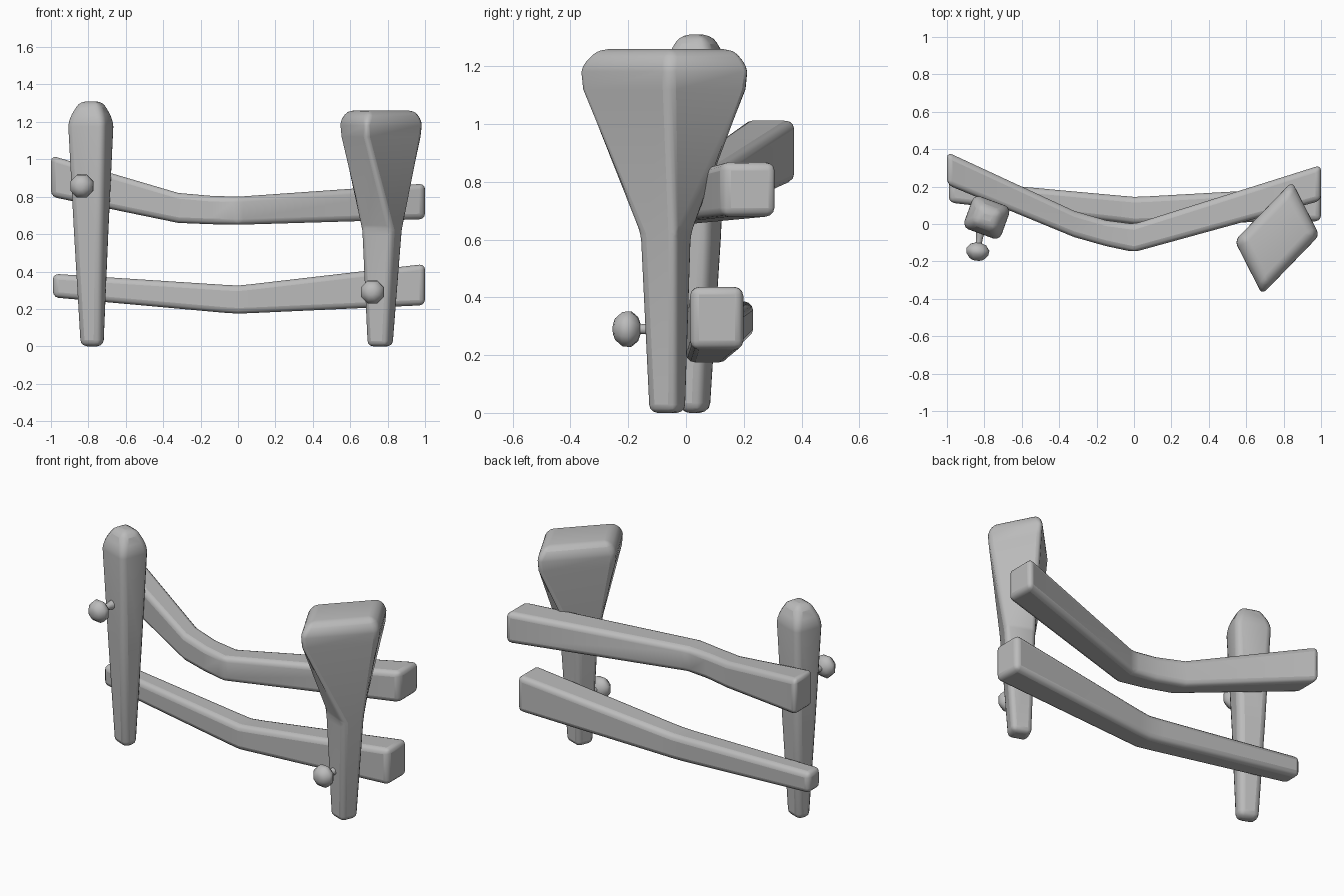
import bpy, bmesh, math
from mathutils import Vector

cube = bpy.data.objects.get("Cube")
if cube:
    bpy.data.objects.remove(cube, do_unlink=True)

grey = bpy.data.materials.new("plain grey")
grey.use_nodes = True
grey.diffuse_color = (0.5, 0.5, 0.5, 1)
grey.node_tree.nodes["Principled BSDF"].inputs["Base Color"].default_value = (0.5, 0.5, 0.5, 1)


def loft(name, rings, bevel=0, angle=60):
    """Skin closed rings of points, cap the ends, round the edges."""
    bm = bmesh.new()
    loops = [[bm.verts.new(p) for p in ring] for ring in rings]
    n = len(loops[0])
    for a, b in zip(loops, loops[1:]):
        for i in range(n):
            j = (i + 1) % n
            bm.faces.new((a[i], a[j], b[j], b[i]))
    bm.faces.new(loops[0][::-1])
    bm.faces.new(loops[-1])
    bmesh.ops.recalc_face_normals(bm, faces=bm.faces)
    mesh = bpy.data.meshes.new(name)
    bm.to_mesh(mesh)
    bm.free()
    mesh.materials.append(grey)
    obj = bpy.data.objects.new(name, mesh)
    bpy.context.collection.objects.link(obj)
    if bevel:
        mod = obj.modifiers.new("rounding", "BEVEL")
        mod.width = bevel
        mod.segments = 3
        mod.limit_method = "ANGLE"
        mod.angle_limit = math.radians(25)
    bpy.ops.object.select_all(action="DESELECT")
    obj.select_set(True)
    bpy.context.view_layer.objects.active = obj
    bpy.ops.object.shade_smooth_by_angle(angle=math.radians(angle))
    return obj


def quad(centre, u, v):
    c, u, v = Vector(centre), Vector(u), Vector(v)
    return [c + u + v, c + u - v, c - u - v, c - u + v]


def post(name, sections):
    """Sections: centre x, centre y, height, half axis u, half axis v."""
    loft(name, [quad((x, y, z), (*u, 0), (*v, 0)) for x, y, z, u, v in sections], 0.035)


def rail(name, sections):
    """Sections: x, y range, z range."""
    loft(name, [quad((x, (y0 + y1) / 2, (z0 + z1) / 2), (0, (y1 - y0) / 2, 0), (0, 0, (z1 - z0) / 2))
                for x, y0, y1, z0, z1 in sections], 0.03)


def nail(name, base, tip):
    """Flared shank and eight-sided domed head along base to tip."""
    base, tip = Vector(base), Vector(tip)
    turn = (tip - base).to_track_quat("Z", "Y")
    length = (tip - base).length
    profile = [(0.035, -0.03), (0.02, length - 0.125), (0.018, length - 0.095), (0.045, length - 0.085),
               (0.067, length - 0.06), (0.064, length - 0.035), (0.04, length - 0.008), (0.018, length)]
    rings = []
    for r, h in profile:
        angles = [math.tau * (i + 0.5) / 8 for i in range(8)]
        rings.append([base + turn @ Vector((r * math.cos(a), r * math.sin(a), h)) for a in angles])
    loft(name, rings)


# Right post: tapered, slightly turned, rounded top
turn = math.radians(-20)
c, s = math.cos(turn), math.sin(turn)
post("right_post", [(x, y, z, (a * c, a * s), (-b * s, b * c)) for x, y, z, a, b in [
    (-0.78, 0.03, 0, 0.06, 0.045),
    (-0.785, 0.035, 0.6, 0.082, 0.072),
    (-0.787, 0.035, 1.21, 0.107, 0.095),
    (-0.785, 0.035, 1.31, 0.058, 0.05)]])

# Left post: slim twisted foot flaring to a wide head
post("left_post", [
    (0.76, -0.065, 0, (0.02, 0.05), (0.055, -0.02)),
    (0.77, -0.07, 0.62, (0.03, 0.065), (0.085, -0.03)),
    (0.765, -0.075, 1.12, (0.15, 0.155), (0.07, -0.14)),
    (0.765, -0.075, 1.21, (0.155, 0.16), (0.075, -0.145)),
    (0.765, -0.07, 1.26, (0.125, 0.13), (0.06, -0.115))])

# Bent rails
rail("upper_rail", [
    (-1, 0.21, 0.385, 0.8, 1.02),
    (-0.32, -0.07, 0.07, 0.66, 0.82),
    (-0.15, -0.118, 0.02, 0.653, 0.805),
    (0, -0.15, 0, 0.65, 0.8),
    (1, 0.125, 0.315, 0.68, 0.87)])
rail("lower_rail", [
    (-0.99, 0.115, 0.235, 0.262, 0.388),
    (-0.08, 0.01, 0.152, 0.18, 0.329),
    (0, 0, 0.145, 0.175, 0.325),
    (0.08, 0.002, 0.148, 0.178, 0.333),
    (1, 0.015, 0.2, 0.22, 0.44)])

# Nails
nail("right_nail", (-0.82, -0.03, 0.86), (-0.843, -0.195, 0.855))
nail("left_nail", (0.73, -0.11, 0.29), (0.712, -0.252, 0.29))
